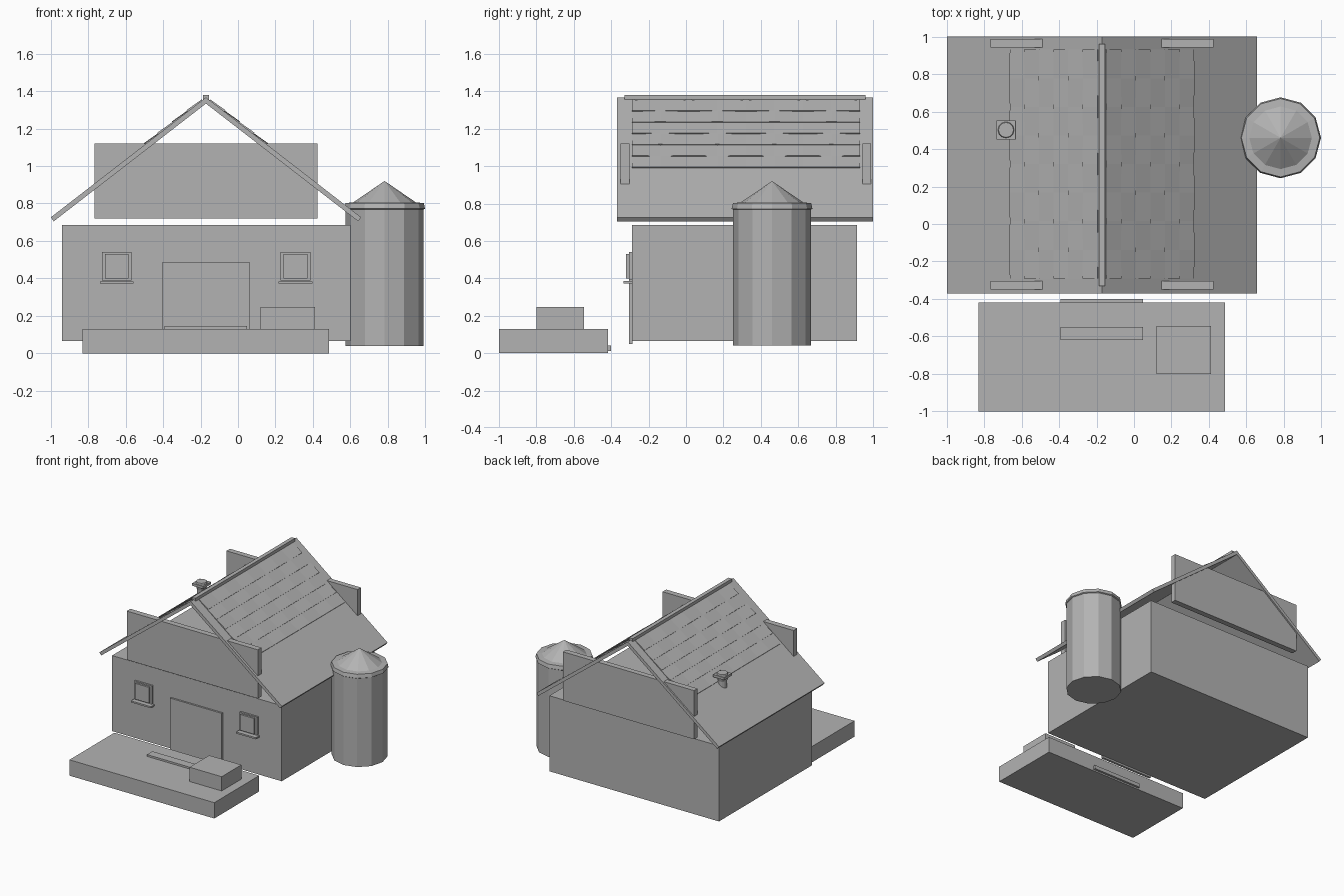
import bpy, bmesh, math
from mathutils import Vector

cube = bpy.data.objects.get("Cube")
if cube:
    bpy.data.objects.remove(cube, do_unlink=True)

grey = bpy.data.materials.new("plain grey")
grey.use_nodes = True
grey.diffuse_color = (0.45, 0.45, 0.45, 1)
grey.node_tree.nodes["Principled BSDF"].inputs["Base Color"].default_value = (0.45, 0.45, 0.45, 1)


def finish(name, bm):
    bmesh.ops.recalc_face_normals(bm, faces=bm.faces)
    mesh = bpy.data.meshes.new(name)
    bm.to_mesh(mesh)
    bm.free()
    mesh.materials.append(grey)
    obj = bpy.data.objects.new(name, mesh)
    bpy.context.collection.objects.link(obj)
    return obj


def box(name, x, y, z):
    bm = bmesh.new()
    bmesh.ops.create_cube(bm, size=1)
    for v in bm.verts:
        v.co = [(r[0] + r[1]) / 2 + c * (r[1] - r[0]) for c, r in zip(v.co, (x, y, z))]
    return finish(name, bm)


def prism(name, profile, y0, y1):
    """Extrude an x-z profile along y."""
    bm = bmesh.new()
    face = bm.faces.new([bm.verts.new((x, y0, z)) for x, z in profile])
    ext = bmesh.ops.extrude_face_region(bm, geom=[face])["geom"]
    bmesh.ops.translate(bm, vec=(0, y1 - y0, 0),
                        verts=[g for g in ext if isinstance(g, bmesh.types.BMVert)])
    return finish(name, bm)


def lathe(name, profile, sides, centre):
    """Spin an r-z profile around a vertical axis; r = 0 closes to a point."""
    bm = bmesh.new()
    rings = []
    for r, z in profile:
        if r == 0:
            rings.append([bm.verts.new((centre[0], centre[1], z))] * sides)
        else:
            rings.append([bm.verts.new((centre[0] + r * math.cos(a), centre[1] + r * math.sin(a), z))
                          for a in (math.tau * i / sides for i in range(sides))])
    for low, high in zip(rings, rings[1:]):
        for i in range(sides):
            j = (i + 1) % sides
            corners = list(dict.fromkeys((low[i], low[j], high[j], high[i])))
            bm.faces.new(corners)
    for ring in (rings[0], rings[-1]):
        if ring[0] is not ring[1]:
            bm.faces.new(ring)
    return finish(name, bm)


# Barn body and big door
box("barn_walls", (-0.94, 0.6), (-0.29, 0.915), (0.065, 0.685))
box("barn_door", (-0.405, 0.065), (-0.305, -0.285), (0.05, 0.485))

# Front windows: frame, pane and sill
for side, cx in (("right", -0.647), ("left", 0.307)):
    box(f"{side}_window_frame", (cx - 0.08, cx + 0.08), (-0.305, -0.285), (0.39, 0.54))
    box(f"{side}_window_pane", (cx - 0.063, cx + 0.063), (-0.32, -0.3), (0.4, 0.53))
    box(f"{side}_window_sill", (cx - 0.09, cx + 0.09), (-0.335, -0.285), (0.372, 0.385))

# Gable boards in front and behind
box("front_gable_board", (-0.765, 0.425), (-0.35, -0.303), (0.72, 1.12))
box("back_gable_board", (-0.765, 0.425), (0.943, 0.988), (0.72, 1.12))

# Two roof slabs and the ridge cap
RIDGE_X, RIDGE_Z = -0.171, 1.366
RUN, DROP = 0.828, 0.64
slope_angle = math.atan2(DROP, RUN)
for side, s in (("left", 1), ("right", -1)):
    profile = [(0, 0), (RUN, -DROP), (RUN - 0.016, -DROP - 0.021), (0, -0.033)]
    prism(f"{side}_roof", [(RIDGE_X + s * x, RIDGE_Z + z) for x, z in profile], -0.37, 1.0)
box("ridge_cap", (RIDGE_X - 0.016, RIDGE_X + 0.016), (-0.33, 0.96), (1.355, 1.38))

# Overlapping roof tiles, each one slightly tilted
ROWS, COLS = 6, 8
row_len = 0.078 / math.cos(slope_angle)
col_len = 1.22 / COLS
for side, s in (("left", 1), ("right", -1)):
    down = Vector((s * math.cos(slope_angle), 0, -math.sin(slope_angle)))
    out = Vector((s * math.sin(slope_angle), 0, math.cos(slope_angle)))
    bm = bmesh.new()
    for row in range(ROWS):
        for col in range(COLS):
            start = 0.025 + row * row_len
            y0 = -0.29 + col * col_len
            tilt = 0.003 if (row + col) % 2 else -0.003
            corners = [(0, 0, 0.004), (1, 0, 0.008), (1, 1, 0.008), (0, 1, 0.004)]
            top, base = [], []
            for u, v, h in corners:
                spot = Vector((RIDGE_X, y0 + v * col_len, RIDGE_Z)) + down * (start + u * row_len)
                top.append(bm.verts.new(spot + out * (h + tilt * (v - 0.5))))
                base.append(bm.verts.new(spot - out * 0.005))
            bm.faces.new(top)
            bm.faces.new(base[::-1])
            for i in range(4):
                j = (i + 1) % 4
                bm.faces.new((base[i], base[j], top[j], top[i]))
    finish(f"{side}_roof_tiles", bm)

# Chimney pipe with a square cap and a round vent
cx, cy = -0.683, 0.502
lathe("chimney_pipe", [(0.035, 0.92), (0.035, 1.0), (0.045, 1.035)], 12, (cx, cy))
box("chimney_cap", (cx - 0.05, cx + 0.05), (cy - 0.05, cy + 0.05), (1.03, 1.05))
lathe("chimney_vent", [(0.045, 1.045), (0.04, 1.062)], 12, (cx, cy))

# Silo with a rimmed conical lid
silo = (0.782, 0.46)
lathe("silo_body", [(0.208, 0.04), (0.208, 0.79)], 12, silo)
lathe("silo_lid", [(0.2, 0.762), (0.216, 0.772), (0.214, 0.782), (0.209, 0.802),
                   (0.167, 0.806), (0, 0.92)], 12, silo)

# Front platform with crate, plank and rear strip
box("platform", (-0.83, 0.485), (-1.0, -0.418), (0, 0.13))
box("platform_crate", (0.12, 0.412), (-0.8, -0.545), (0.125, 0.247))
box("platform_plank", (-0.392, 0.047), (-0.62, -0.55), (0.125, 0.145))
box("platform_rear_strip", (-0.392, 0.047), (-0.42, -0.4), (0.012, 0.042))
